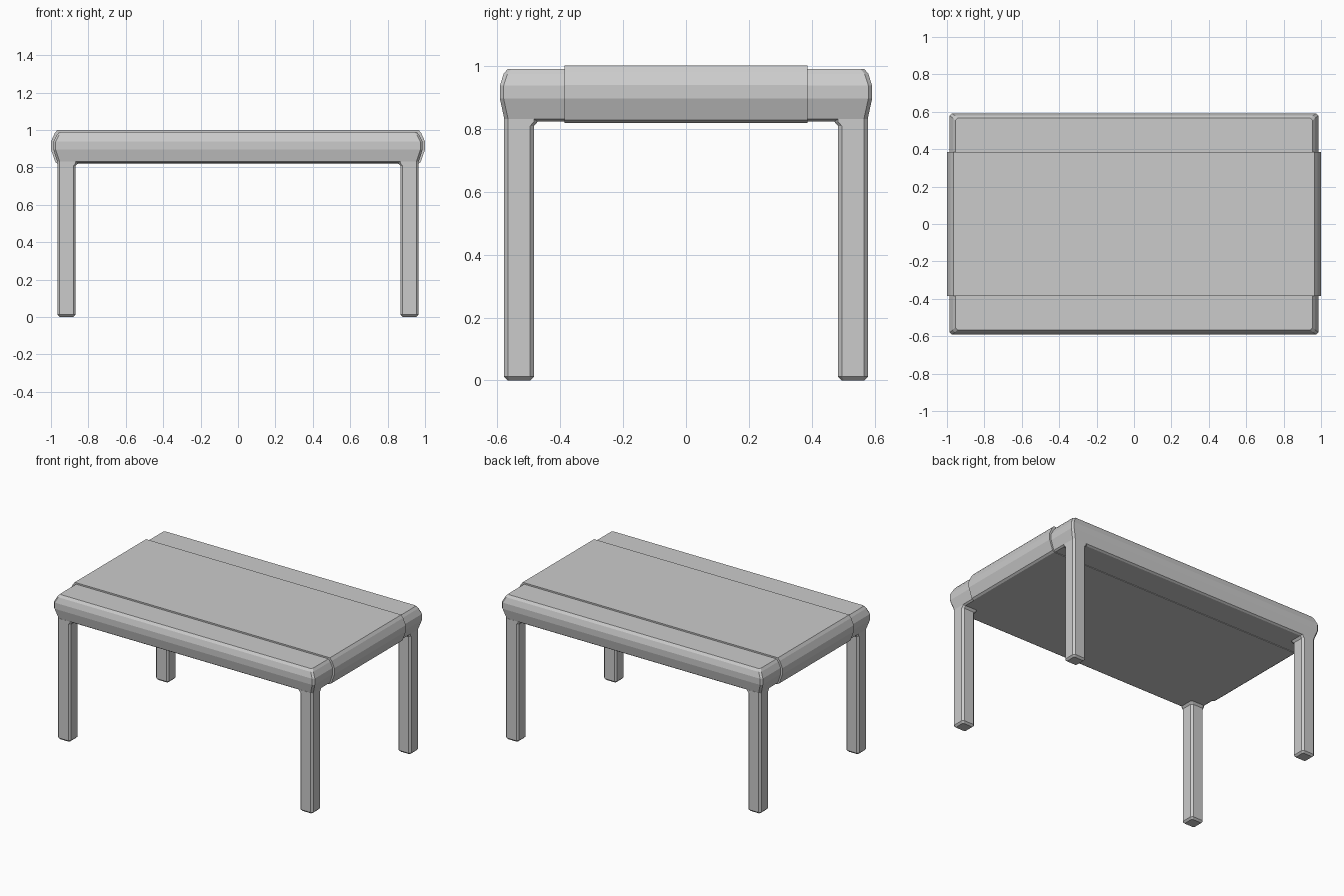
import bpy
import bmesh

cube = bpy.data.objects.get("Cube")
if cube:
    bpy.data.objects.remove(cube, do_unlink=True)

GREY = (0.6, 0.6, 0.6, 1.0)
grey = bpy.data.materials.new("light_grey")
grey.use_nodes = True
grey.diffuse_color = GREY
grey.node_tree.nodes["Principled BSDF"].inputs["Base Color"].default_value = GREY


def outline(x0, x1, y0, y1, c):
    """Rectangle with corners cut by c."""
    if c == 0:
        return [(x0, y0), (x1, y0), (x1, y1), (x0, y1)]
    return [(x0 + c, y0), (x1 - c, y0), (x1, y0 + c), (x1, y1 - c),
            (x1 - c, y1), (x0 + c, y1), (x0, y1 - c), (x0, y0 + c)]


def loft(name, levels, sx=1, sy=1):
    """Stack outlines (x0, x1, y0, y1, corner, z) into a closed solid."""
    bm = bmesh.new()
    rings = [[bm.verts.new((sx * x, sy * y, z)) for x, y in outline(x0, x1, y0, y1, c)]
             for x0, x1, y0, y1, c, z in levels]
    n = len(rings[0])
    for low, high in zip(rings, rings[1:]):
        for i in range(n):
            j = (i + 1) % n
            bm.faces.new((low[i], low[j], high[j], high[i]))
    bm.faces.new(rings[0][::-1])
    bm.faces.new(rings[-1])
    bmesh.ops.recalc_face_normals(bm, faces=bm.faces)
    mesh = bpy.data.meshes.new(name)
    bm.to_mesh(mesh)
    bm.free()
    mesh.materials.append(grey)
    obj = bpy.data.objects.new(name, mesh)
    bpy.context.collection.objects.link(obj)
    return obj


# Table top with a faceted rim
rim = [(0.955, 0.565, 0.822), (0.966, 0.577, 0.83), (0.987, 0.591, 0.895),
       (0.987, 0.591, 0.937), (0.968, 0.579, 0.974), (0.955, 0.566, 0.99)]
loft("table_top", [(-x, x, -y, y, 0.012, z) for x, y, z in rim])

# Raised band wrapped around the middle of the top
band = [(0.963, 0.818), (0.976, 0.827), (1.0, 0.895),
        (1.0, 0.938), (0.98, 0.982), (0.966, 1.0)]
loft("centre_band", [(-x, x, -0.386, 0.386, 0, z) for x, z in band])

# Four legs with bevelled feet, flaring inward where they meet the top
X0, X1, Y0, Y1, B = 0.868, 0.966, 0.483, 0.578, 0.012
leg = [(X0 + B, X1 - B, Y0 + B, Y1 - B, B / 2, 0),
       (X0, X1, Y0, Y1, B, B),
       (X0, X1, Y0, Y1, B, 0.808),
       (X0 - B, X1, Y0 - B, Y1, B, 0.822),
       (X0 - B, X1, Y0 - B, Y1, B, 0.83)]
for end, sy in (("front", -1), ("back", 1)):
    for side, sx in (("right", -1), ("left", 1)):
        loft(f"{end}_{side}_leg", leg, sx, sy)
